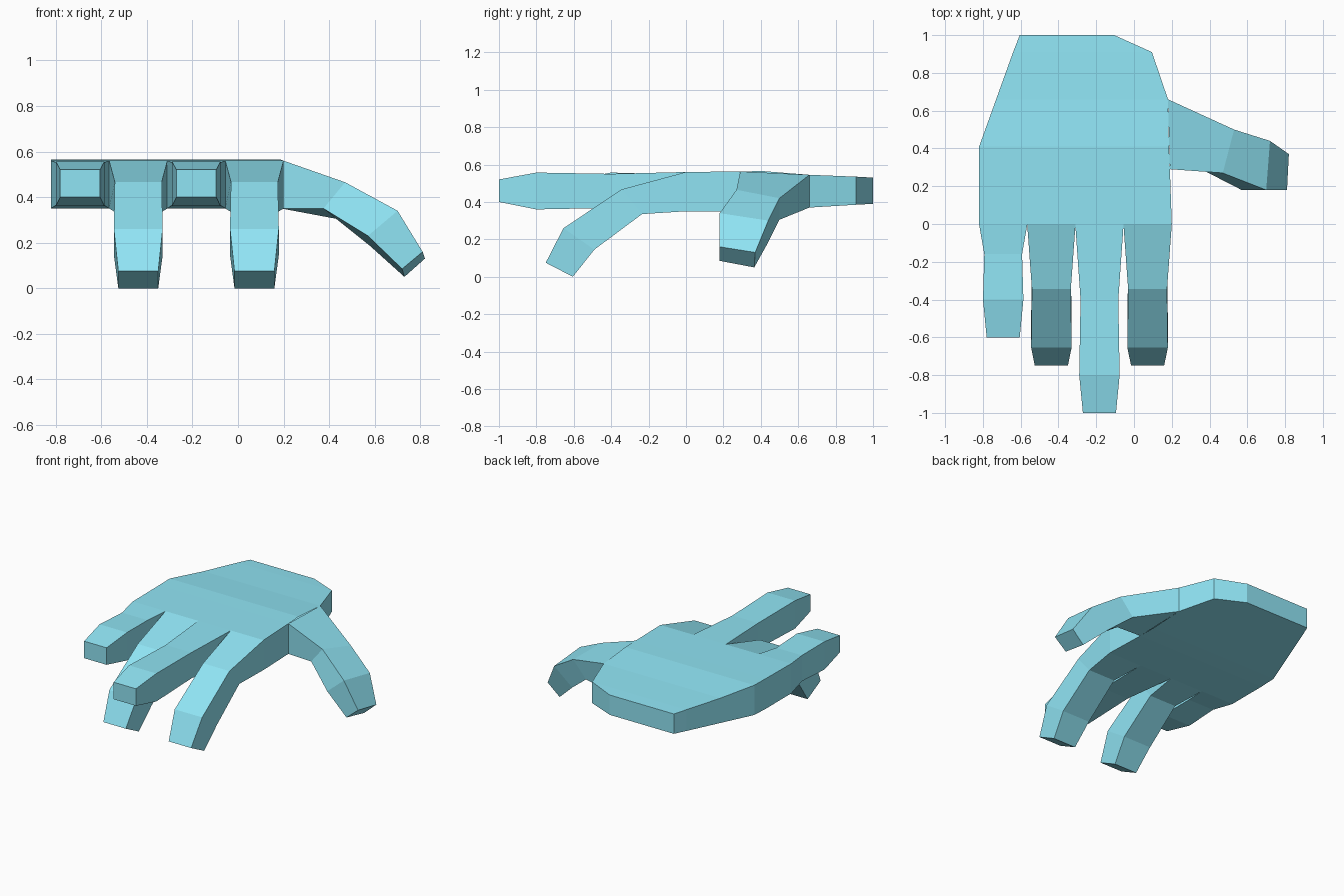
import bpy, bmesh

if "Cube" in bpy.data.objects:
    bpy.data.objects.remove(bpy.data.objects["Cube"])

skin = bpy.data.materials.new("skin_blue")
skin.diffuse_color = (0.28, 0.78, 0.91, 1)
skin.use_nodes = True
skin.node_tree.nodes["Principled BSDF"].inputs["Base Color"].default_value = skin.diffuse_color


def loft(name, rings, cap_start=False, open_sides=()):
    """Skin a row of four-point rings; open_sides lists (span, side) joints left open."""
    bm = bmesh.new()
    rows = [[bm.verts.new(p) for p in ring] for ring in rings]
    for i, (a, b) in enumerate(zip(rows, rows[1:])):
        for j in range(4):
            if (i, j) not in open_sides:
                k = (j + 1) % 4
                bm.faces.new((a[j], a[k], b[k], b[j]))
    bm.faces.new(rows[0] if cap_start else rows[-1])
    bmesh.ops.recalc_face_normals(bm, faces=bm.faces)
    mesh = bpy.data.meshes.new(name)
    bm.to_mesh(mesh)
    bm.free()
    mesh.materials.append(skin)
    obj = bpy.data.objects.new(name, mesh)
    bpy.context.collection.objects.link(obj)
    return obj


def finger(name, cx, profile):
    """Profile rows: half width, top (y, z), bottom (y, z), from knuckle to tip."""
    loft(name, [[(cx - w, *t), (cx + w, *t), (cx + w, *b), (cx - w, *b)]
                for w, t, b in profile])


# Palm: y, left x, right x, bottom z, top z, from wrist to knuckles
palm = [
    (1.00, -0.605, -0.105, 0.39, 0.53),
    (0.91, -0.64, 0.095, 0.385, 0.535),
    (0.66, -0.73, 0.18, 0.37, 0.545),
    (0.41, -0.82, 0.185, 0.355, 0.565),
    (0.29, -0.82, 0.19, 0.35, 0.563),
    (0.00, -0.82, 0.20, 0.35, 0.56),
]
loft("palm", [[(l, y, t), (r, y, t), (r, y, b), (l, y, b)] for y, l, r, b, t in palm],
     cap_start=True, open_sides={(2, 1), (3, 1)})

# Straight fingers
root = (0.128, (0, 0.56), (0, 0.35))


def straight(mid, knuckle, tip):
    return [root,
            (0.1, (mid, 0.55), (mid, 0.368)),
            (0.107, (knuckle, 0.557), (knuckle, 0.36)),
            (0.0875, (tip, 0.52), (tip, 0.40))]


finger("little_finger", -0.6925, straight(-0.16, -0.40, -0.60))
finger("middle_finger", -0.183, straight(-0.40, -0.80, -1.0))

# Curled fingers
curled = [root,
          (0.103, (-0.345, 0.467), (-0.235, 0.335)),
          (0.107, (-0.655, 0.26), (-0.49, 0.145)),
          (0.0875, (-0.75, 0.075), (-0.605, 0.0))]
finger("ring_finger", -0.4375, curled)
finger("index_finger", 0.072, curled)

# Thumb: rings of top back, top front, bottom front, bottom back
loft("thumb", [
    [(0.18, 0.66, 0.545), (0.19, 0.29, 0.563), (0.19, 0.29, 0.35), (0.18, 0.66, 0.37)],
    [(0.53, 0.50, 0.42), (0.47, 0.27, 0.465), (0.375, 0.28, 0.35), (0.43, 0.50, 0.305)],
    [(0.72, 0.44, 0.30), (0.70, 0.18, 0.34), (0.57, 0.18, 0.23), (0.58, 0.44, 0.185)],
    [(0.82, 0.37, 0.13), (0.81, 0.18, 0.16), (0.72, 0.18, 0.085), (0.73, 0.365, 0.05)],
])
